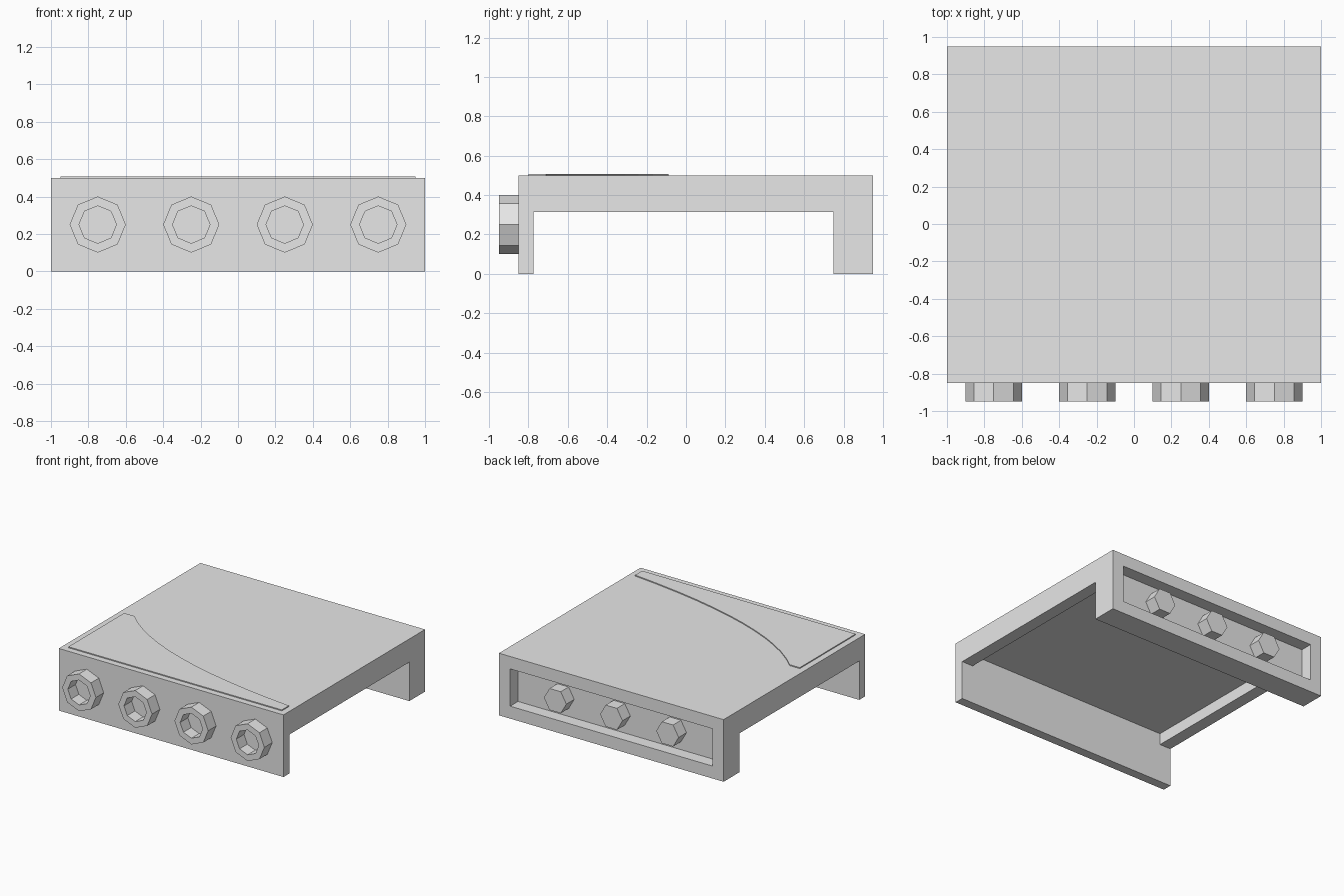
import bpy, bmesh, math
from mathutils import Vector

cube = bpy.data.objects.get("Cube")
if cube:
    bpy.data.objects.remove(cube, do_unlink=True)

grey = bpy.data.materials.new("plain_grey")
grey.use_nodes = True
COLOUR = (0.8, 0.8, 0.8, 1.0)
grey.diffuse_color = COLOUR
grey.node_tree.nodes["Principled BSDF"].inputs["Base Color"].default_value = COLOUR


def prism(start, end):
    """Closed solid between two matching outlines."""
    bm = bmesh.new()
    a = [bm.verts.new(p) for p in start]
    b = [bm.verts.new(p) for p in end]
    bm.faces.new(a)
    bm.faces.new(b)
    n = len(a)
    for i in range(n):
        j = (i + 1) % n
        bm.faces.new((a[i], a[j], b[j], b[i]))
    bmesh.ops.recalc_face_normals(bm, faces=bm.faces[:])
    return bm


def facing(bm, direction):
    """Outermost face pointing along a direction."""
    d = Vector(direction)
    faces = [f for f in bm.faces if f.normal.dot(d) > 0.99]
    return max(faces, key=lambda f: f.calc_center_median().dot(d))


def pocket(bm, face, border, depth):
    """Sink a face inside a flat border."""
    if border:
        bmesh.ops.inset_individual(bm, faces=[face], thickness=border, depth=0,
                                   use_even_offset=True)
    bm.normal_update()
    bmesh.ops.inset_individual(bm, faces=[face], thickness=0, depth=-depth,
                               use_even_offset=True)
    bm.normal_update()


def finish(bm, name):
    mesh = bpy.data.meshes.new(name)
    bm.to_mesh(mesh)
    bm.free()
    mesh.materials.append(grey)
    obj = bpy.data.objects.new(name, mesh)
    bpy.context.collection.objects.link(obj)
    return obj


def polygon(sides, radius, x, y, z):
    return [(x + radius * math.cos(math.tau * i / sides), y,
             z + radius * math.sin(math.tau * i / sides)) for i in range(sides)]


# Body: bracket profile swept across the width
FRONT, BACK, TOP, UNDER = -0.85, 0.95, 0.5, 0.313
profile = [(FRONT, 0), (FRONT, TOP), (BACK, TOP), (BACK, 0),
           (0.75, 0), (0.75, UNDER), (-0.775, UNDER), (-0.775, 0)]
body = prism([(-1, y, z) for y, z in profile], [(1, y, z) for y, z in profile])

# Long window sunk into the back wall
pocket(body, facing(body, (0, 1, 0)), 0.1, 0.1)

# Hollow ceiling between two side rails
for x in (-0.9, 0.9):
    ceiling = [f for f in body.faces if f.normal.z < -0.99
               and abs(f.calc_center_median().z - UNDER) < 0.01]
    geom = set(ceiling)
    for f in ceiling:
        geom.update(f.edges)
        geom.update(f.verts)
    bmesh.ops.bisect_plane(body, geom=list(geom), dist=1e-5,
                           plane_co=(x, 0, 0), plane_no=(1, 0, 0))
body.normal_update()
middle = [f for f in body.faces if f.normal.z < -0.99
          and abs(f.calc_center_median().z - UNDER) < 0.01
          and abs(f.calc_center_median().x) < 0.5][0]
pocket(body, middle, 0, 0.092)
finish(body, "body")

# Octagonal hollow sockets on the front
for i in range(4):
    x = -0.75 + 0.5 * i
    ring = prism(polygon(8, 0.15, x, -0.95, 0.25), polygon(8, 0.15, x, -0.83, 0.25))
    pocket(ring, facing(ring, (0, -1, 0)), 0.05 * math.cos(math.pi / 8), 0.098)
    finish(ring, f"front_socket_{i + 1}")

# Hexagonal studs in the back window
for i in range(3):
    x = -0.5 + 0.5 * i
    stud = prism(polygon(6, 0.1, x, BACK, 0.25), polygon(6, 0.1, x, 0.84, 0.25))
    finish(stud, f"back_stud_{i + 1}")

# Thin top plate with a sweeping curved edge
p0, p1, p2 = Vector((-0.86, -0.09)), Vector((-0.38, -0.57)), Vector((0.95, -0.71))
STEPS = 12
curve = []
for i in range(STEPS + 1):
    t = i / STEPS
    curve.append(p0 * (1 - t) ** 2 + p1 * 2 * t * (1 - t) + p2 * t ** 2)
outline = [(0.95, -0.8), (-0.95, -0.8), (-0.95, -0.09)] + [tuple(p) for p in curve]
finish(prism([(x, y, 0.499) for x, y in outline],
             [(x, y, 0.508) for x, y in outline]), "top_plate")
